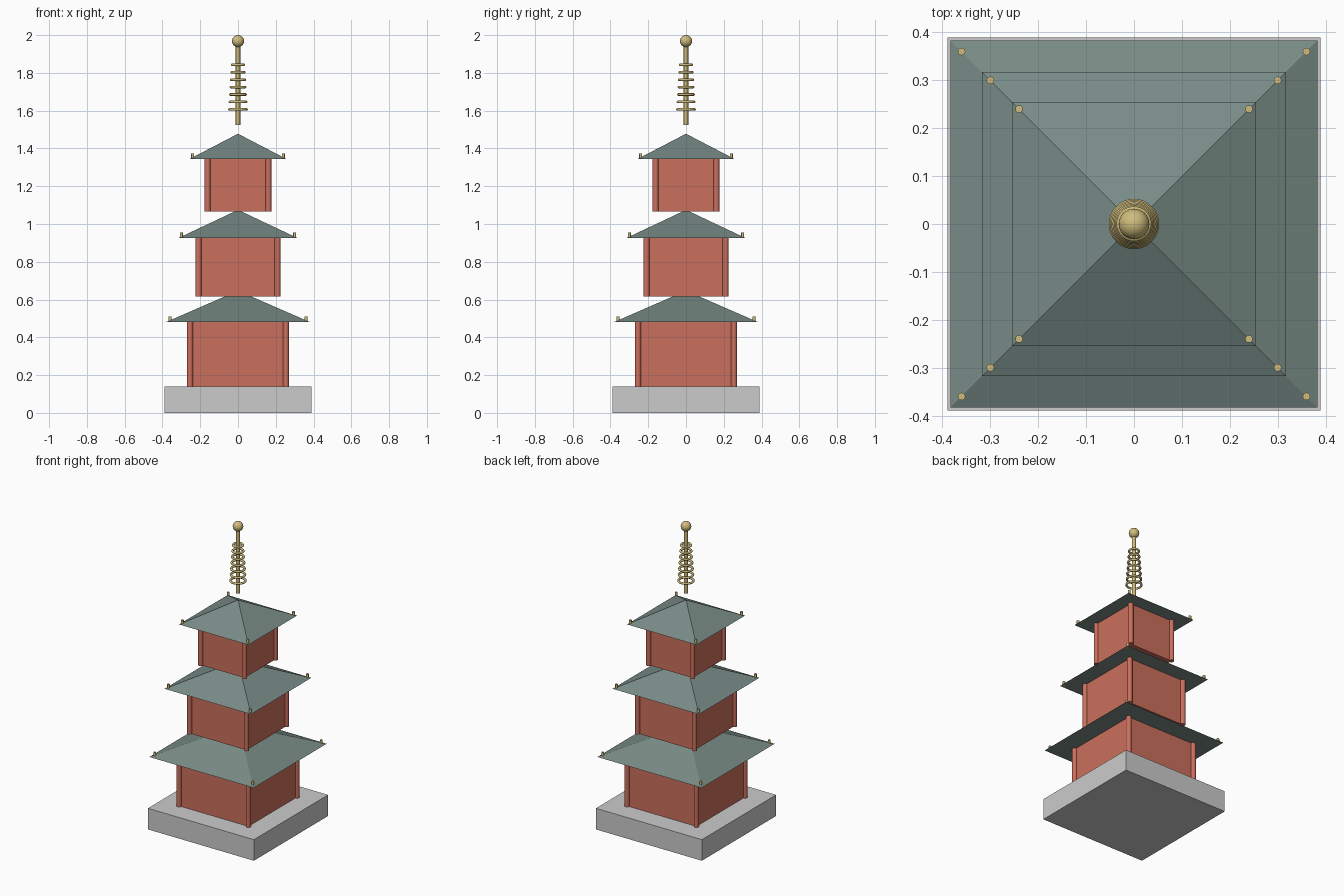
import bpy, math

if "Cube" in bpy.data.objects:
    bpy.data.objects.remove(bpy.data.objects["Cube"])


def material(name, rgb):
    m = bpy.data.materials.new(name)
    m.diffuse_color = (*rgb, 1)
    m.use_nodes = True
    m.node_tree.nodes["Principled BSDF"].inputs["Base Color"].default_value = m.diffuse_color
    return m


RED = material("red_lacquer", (0.60, 0.16, 0.11))
TILE = material("roof_tile", (0.19, 0.26, 0.24))
GOLD = material("gilt", (0.62, 0.50, 0.20))


def finish(name, mat=None, smooth=False):
    o = bpy.context.object
    o.name = name
    if mat:
        o.data.materials.append(mat)
    if smooth:
        bpy.ops.object.shade_smooth_by_angle(angle=math.radians(40))
    return o


def box(name, half, z0, z1, mat=None):
    bpy.ops.mesh.primitive_cube_add(size=1, location=(0, 0, (z0 + z1) / 2))
    bpy.context.object.scale = (2 * half, 2 * half, z1 - z0)
    bpy.ops.object.transform_apply(location=False, rotation=False, scale=True)
    return finish(name, mat)


def rod(name, x, y, r, z0, z1, mat, sides=16):
    bpy.ops.mesh.primitive_cylinder_add(vertices=sides, radius=r, depth=z1 - z0,
                                        location=(x, y, (z0 + z1) / 2))
    return finish(name, mat, True)


def pyramid(name, half, z0, rise, mat):
    bpy.ops.mesh.primitive_cone_add(vertices=4, radius1=half * math.sqrt(2), radius2=0,
                                    depth=rise, location=(0, 0, z0 + rise / 2),
                                    rotation=(0, 0, math.pi / 4))
    return finish(name, mat)


# stone base
box("stone_base", 0.389, 0, 0.14)

# storeys: wall half, wall bottom, eave height, roof half, roof rise, finial offset
storeys = [
    (0.254, 0.140, 0.480, 0.383, 0.167, 0.36),
    (0.209, 0.617, 0.925, 0.317, 0.150, 0.30),
    (0.161, 1.065, 1.345, 0.255, 0.133, 0.24),
]
for i, (w, z0, z1, rh, rise, f) in enumerate(storeys, 1):
    box(f"storey_{i}_walls", w, z0, z1, RED)
    pyramid(f"storey_{i}_roof", rh, z1, rise, TILE)
    # corner columns and eave finials
    for sx in (-1, 1):
        for sy in (-1, 1):
            rod(f"storey_{i}_column", sx * w, sy * w, 0.016, z0, z1, RED)
            rod(f"storey_{i}_finial", sx * f, sy * f, 0.008, z1, z1 + 0.029, GOLD, 12)

# spire: pole, seven tapering rings and ball
rod("spire_pole", 0, 0, 0.012, 1.525, 1.96, GOLD)
for k in range(7):
    bpy.ops.mesh.primitive_torus_add(major_radius=0.0455 - 0.0026 * k, minor_radius=0.007,
                                     major_segments=32, minor_segments=10,
                                     location=(0, 0, 1.607 + 0.0393 * k))
    finish("spire_ring", GOLD, True)
bpy.ops.mesh.primitive_uv_sphere_add(segments=24, ring_count=16, radius=0.032,
                                     location=(0, 0, 1.968))
finish("spire_ball", GOLD, True)
